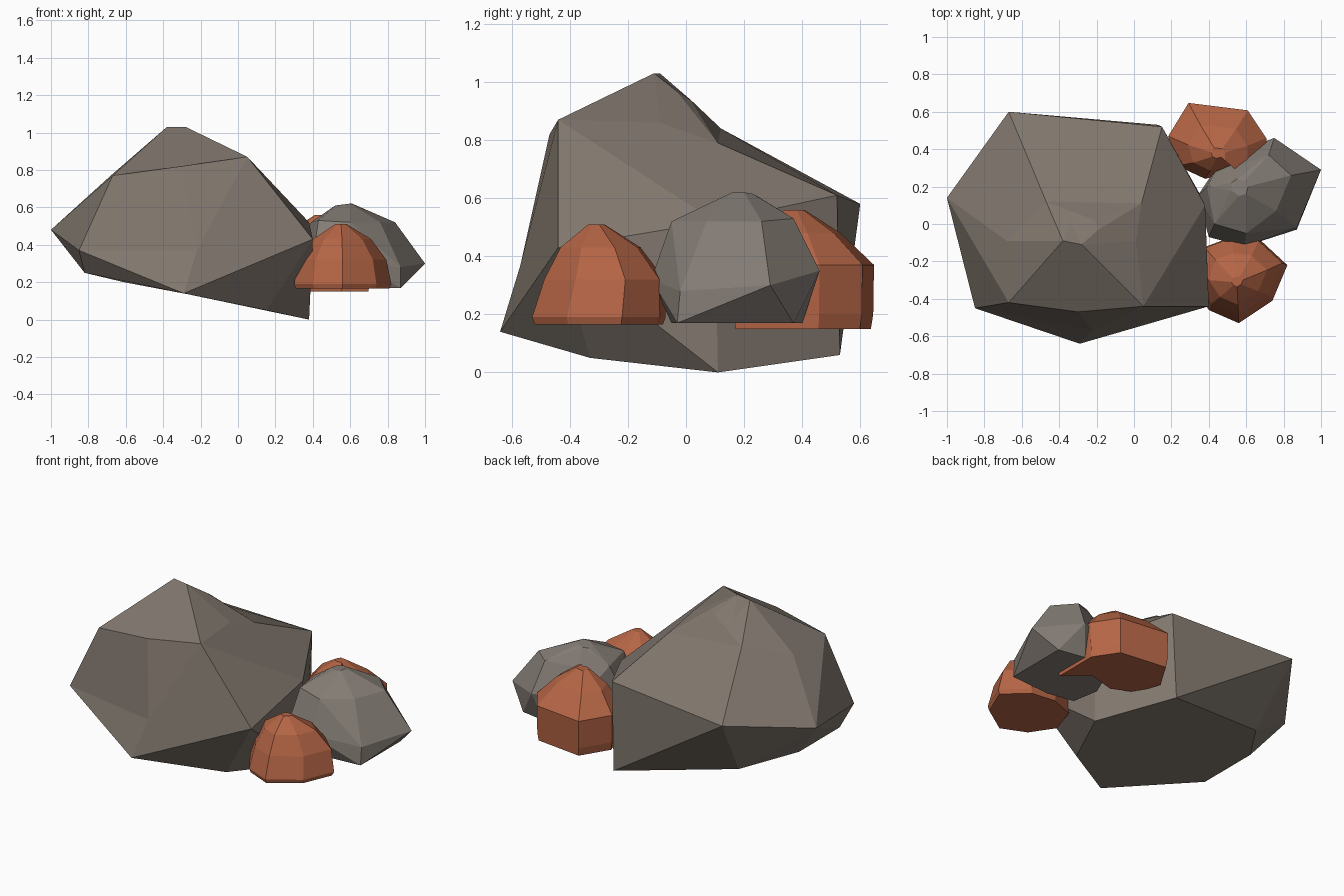
import bpy, bmesh, math
from mathutils import Vector


def material(name, rgb):
    m = bpy.data.materials.new(name)
    m.diffuse_color = (*rgb, 1)
    return m


def rock(name, rings, mat):
    """Faceted boulder: rings of matching corners, bottom to top, skinned and capped."""
    bm = bmesh.new()
    loops = [[bm.verts.new(p) for p in ring] for ring in rings]
    n = len(loops[0])
    corners = [v.co for ring in loops for v in ring]
    mid = sum(corners, Vector()) / len(corners)
    for lo, hi in zip(loops, loops[1:]):
        for i in range(n):
            j = (i + 1) % n
            a, b, c, d = lo[i], lo[j], hi[j], hi[i]
            # fold each quad along the diagonal that bulges outwards
            normal = (c.co - a.co).cross(d.co - b.co)
            if normal.dot((a.co + c.co) / 2 - mid) < 0:
                normal.negate()
            if normal.dot(a.co + c.co - b.co - d.co) > 0:
                tris = (a, b, c), (a, c, d)
            else:
                tris = (a, b, d), (b, c, d)
            for t in tris:
                bm.faces.new(t)
    bm.faces.new(loops[0][::-1])
    bm.faces.new(loops[-1])
    bmesh.ops.triangulate(bm, faces=[f for f in bm.faces if len(f.verts) > 3])
    bmesh.ops.dissolve_limit(bm, angle_limit=math.radians(8),
                             verts=bm.verts[:], edges=bm.edges[:])
    bmesh.ops.recalc_face_normals(bm, faces=bm.faces[:])
    me = bpy.data.meshes.new(name)
    bm.to_mesh(me)
    bm.free()
    me.materials.append(mat)
    bpy.context.collection.objects.link(bpy.data.objects.new(name, me))


def dome(outline, centre, levels):
    """Stack scaled copies of an outline; levels are (scale, z, y shift)."""
    cx, cy = centre
    return [[(cx + (x - cx) * s, cy + (y - cy) * s + dy, z) for x, y in outline]
            for s, z, dy in levels]


stone = material("stone", (0.22, 0.185, 0.155))
pebble = material("pale_stone", (0.235, 0.205, 0.18))
rust = material("rust_stone", (0.46, 0.13, 0.06))

# Large boulder: tilted base, belt, shoulder, off-centre peak
rock("large_boulder", [
    [(-0.82, -0.35, 0.25), (-0.29, -0.64, 0.14), (0.15, -0.33, 0.05),
     (0.38, 0.11, 0.0), (0.13, 0.53, 0.06), (-0.61, 0.35, 0.2), (-0.82, 0.05, 0.25)],
    [(-0.85, -0.45, 0.37), (-0.22, -0.57, 0.37), (0.4, -0.44, 0.43),
     (0.38, 0.1, 0.52), (0.15, 0.52, 0.61), (-0.67, 0.6, 0.58), (-1.0, 0.14, 0.48)],
    [(-0.67, -0.42, 0.77), (-0.3, -0.47, 0.82), (0.05, -0.44, 0.87),
     (0.01, -0.09, 0.86), (0.04, 0.11, 0.79), (-0.47, 0.12, 0.84), (-0.68, -0.09, 0.77)],
    [(-0.38, -0.09, 1.03), (-0.28, -0.11, 1.03), (-0.2, -0.08, 0.985),
     (-0.19, -0.03, 0.965), (-0.21, 0.02, 0.935), (-0.34, 0.02, 0.935), (-0.4, -0.04, 0.98)],
], stone)

# Small grey rock: base, belt, shoulder, small tip
rock("small_grey_rock", [
    [(0.6, -0.05, 0.17), (0.87, -0.03, 0.17), (0.87, 0.37, 0.17), (0.7, 0.4, 0.17),
     (0.48, 0.33, 0.17), (0.4, 0.15, 0.17), (0.43, -0.02, 0.17)],
    [(0.59, -0.12, 0.32), (0.87, -0.02, 0.28), (1.0, 0.29, 0.3), (0.75, 0.46, 0.35),
     (0.48, 0.36, 0.35), (0.34, 0.15, 0.36), (0.4, -0.07, 0.33)],
    [(0.6, -0.05, 0.52), (0.76, 0.07, 0.52), (0.84, 0.26, 0.52), (0.72, 0.37, 0.53),
     (0.53, 0.3, 0.51), (0.39, 0.2, 0.52), (0.43, 0.0, 0.53)],
    [(0.56, 0.15, 0.615), (0.6, 0.16, 0.62), (0.61, 0.2, 0.62), (0.59, 0.23, 0.615),
     (0.55, 0.24, 0.61), (0.52, 0.22, 0.605), (0.52, 0.18, 0.61)],
], pebble)

# Front rust rock
front = [(0.3, -0.31), (0.36, -0.13), (0.52, -0.07), (0.68, -0.09),
         (0.82, -0.22), (0.74, -0.41), (0.56, -0.53), (0.4, -0.46)]
rock("front_rust_rock", dome(front[::-1], (0.55, -0.31), [
    (0.96, 0.165, 0.0), (1.0, 0.19, 0.0), (0.9, 0.32, 0.02),
    (0.6, 0.43, 0.01), (0.12, 0.51, 0.0)]), rust)

# Back rust rock: hollowed on the side that hugs the grey rock
back = [(0.18, 0.47), (0.29, 0.65), (0.61, 0.61), (0.71, 0.46),
        (0.71, 0.16), (0.56, 0.29), (0.38, 0.24), (0.23, 0.31)]
rock("back_rust_rock", dome(back[::-1], (0.45, 0.38), [
    (0.95, 0.15, 0.0), (0.98, 0.2, 0.0), (0.99, 0.37, 0.0),
    (0.6, 0.48, -0.01), (0.14, 0.56, -0.01)]), rust)
